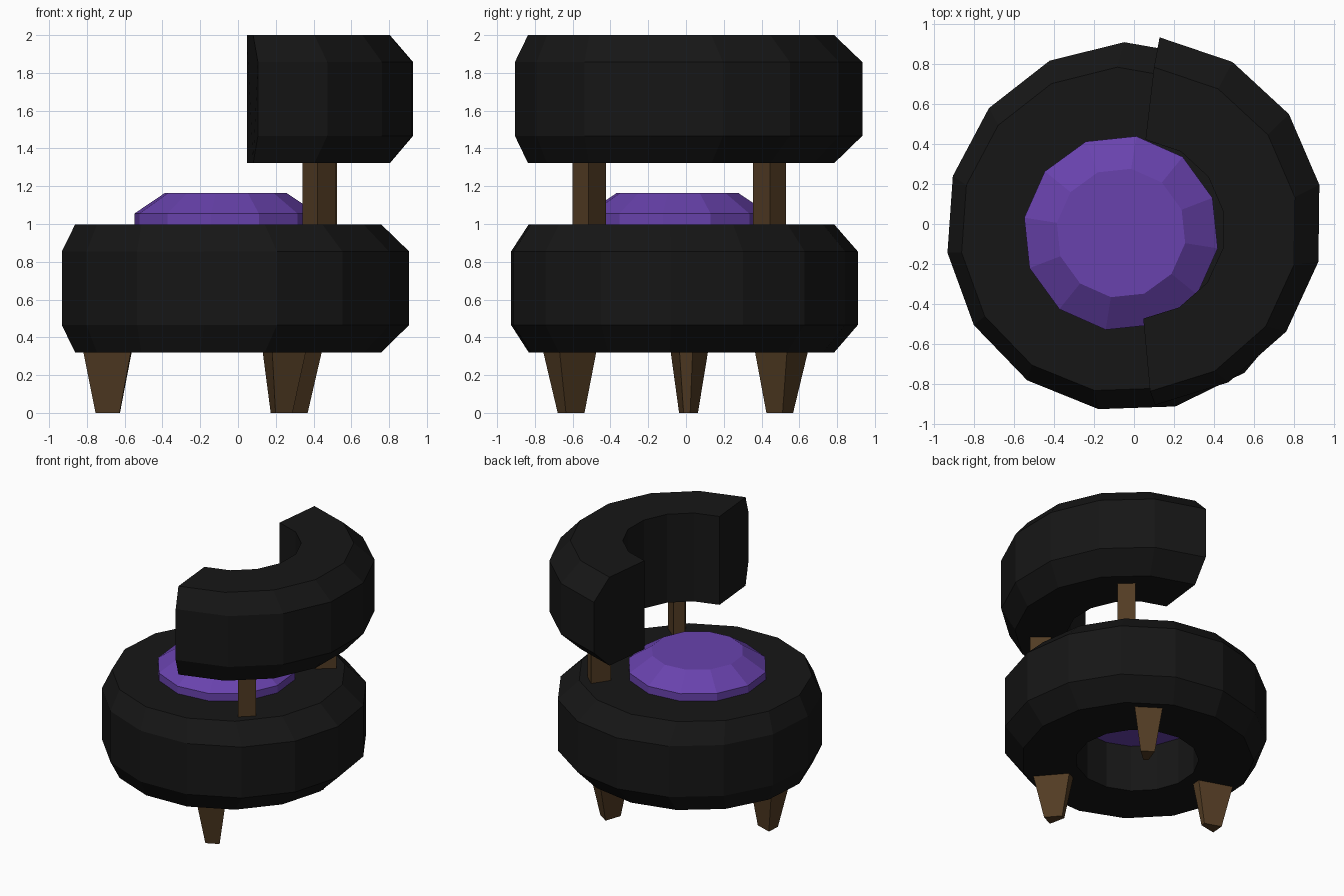
import bpy, bmesh, math

if "Cube" in bpy.data.objects:
    bpy.data.objects.remove(bpy.data.objects["Cube"])


def material(name, rgb):
    m = bpy.data.materials.new(name)
    m.diffuse_color = (*rgb, 1)
    m.use_nodes = True
    m.node_tree.nodes["Principled BSDF"].inputs["Base Color"].default_value = m.diffuse_color
    return m


BLACK = material("black rubber", (0.008, 0.008, 0.008))
PURPLE = material("purple fabric", (0.14, 0.055, 0.42))
WOOD = material("brown wood", (0.085, 0.045, 0.017))


def make_object(name, bm, mat):
    bmesh.ops.recalc_face_normals(bm, faces=bm.faces[:])
    mesh = bpy.data.meshes.new(name)
    bm.to_mesh(mesh)
    bm.free()
    mesh.materials.append(mat)
    obj = bpy.data.objects.new(name, mesh)
    bpy.context.collection.objects.link(obj)
    return obj


def tyre(name, outer, flat, inner_r, z0, start, steps):
    """Chunky ring swept in 24 degree steps; a partial sweep gets end caps."""
    (ox, oy, o_r), (fx, fy, fr) = outer, flat
    profile = [(fx, fy, inner_r, 0), (fx, fy, fr, 0), (ox, oy, o_r, 0.145),
               (ox, oy, o_r, 0.535), (fx, fy, fr, 0.678), (fx, fy, inner_r, 0.678)]
    full = steps == 15
    bm = bmesh.new()
    sections = []
    for k in range(steps + (0 if full else 1)):
        a = math.radians(start + 24 * k)
        sections.append([bm.verts.new((x + r * math.cos(a), y + r * math.sin(a), z0 + z))
                         for x, y, r, z in profile])
    for k in range(steps):
        s, t = sections[k], sections[(k + 1) % len(sections)]
        for i in range(6):
            j = (i + 1) % 6
            bm.faces.new((s[i], s[j], t[j], t[i]))
    if not full:
        bm.faces.new(sections[0])
        bm.faces.new(sections[-1])
    return make_object(name, bm, BLACK)


def loft(name, loops, mat):
    """Solid skinned through loops of points, capped at both ends."""
    bm = bmesh.new()
    rings = [[bm.verts.new(p) for p in loop] for loop in loops]
    n = len(rings[0])
    for a, b in zip(rings, rings[1:]):
        for i in range(n):
            j = (i + 1) % n
            bm.faces.new((a[i], a[j], b[j], b[i]))
    bm.faces.new(rings[0])
    bm.faces.new(rings[-1])
    return make_object(name, bm, mat)


def wedge(x, y, angle, depth, wide, narrow, z, scale=1):
    """Trapezoid outline whose wide side faces outward along the angle."""
    c, s = math.cos(math.radians(angle)), math.sin(math.radians(angle))
    d = depth / 2
    pts = [(d, wide / 2), (-d, narrow / 2), (-d, -narrow / 2), (d, -wide / 2)]
    return [(x + scale * (u * c - v * s), y + scale * (u * s + v * c), z) for u, v in pts]


# Tyre seat base and partial tyre backrest
tyre("seat_base", (-0.017, -0.015, 0.925), (-0.055, -0.03, 0.815), 0.43, 0.32, 92, 15)
tyre("backrest", (0.02, 0.015, 0.925), (0.005, -0.025, 0.815), 0.45, 1.322, -84.7, 7)

# Twelve-sided cushion with a sloped rim
cushion = []
for r, z in ((0.49, 0.68), (0.49, 1.055), (0.325, 1.165)):
    cushion.append([(-0.065 + r * math.cos(math.radians(30 * k - 9)),
                     -0.045 + r * math.sin(math.radians(30 * k - 9)), z) for k in range(12)])
loft("seat_cushion", cushion, PURPLE)

# Three tapered legs
for name, a in (("left_leg", 176), ("front_leg", -64), ("back_leg", 56)):
    x = -0.06 + 0.63 * math.cos(math.radians(a))
    y = -0.035 + 0.63 * math.sin(math.radians(a))
    loft(name, [wedge(x, y, a, 0.25, 0.2, 0.07, 0, 0.5),
                wedge(x, y, a, 0.25, 0.2, 0.07, 0.33)], WOOD)

# Two posts carrying the backrest
for name, x, y, a in (("front_post", 0.42, -0.505, -48), ("back_post", 0.43, 0.435, 47)):
    loft(name, [wedge(x, y, a, 0.145, 0.125, 0.08, z) for z in (0.96, 1.36)], WOOD)
